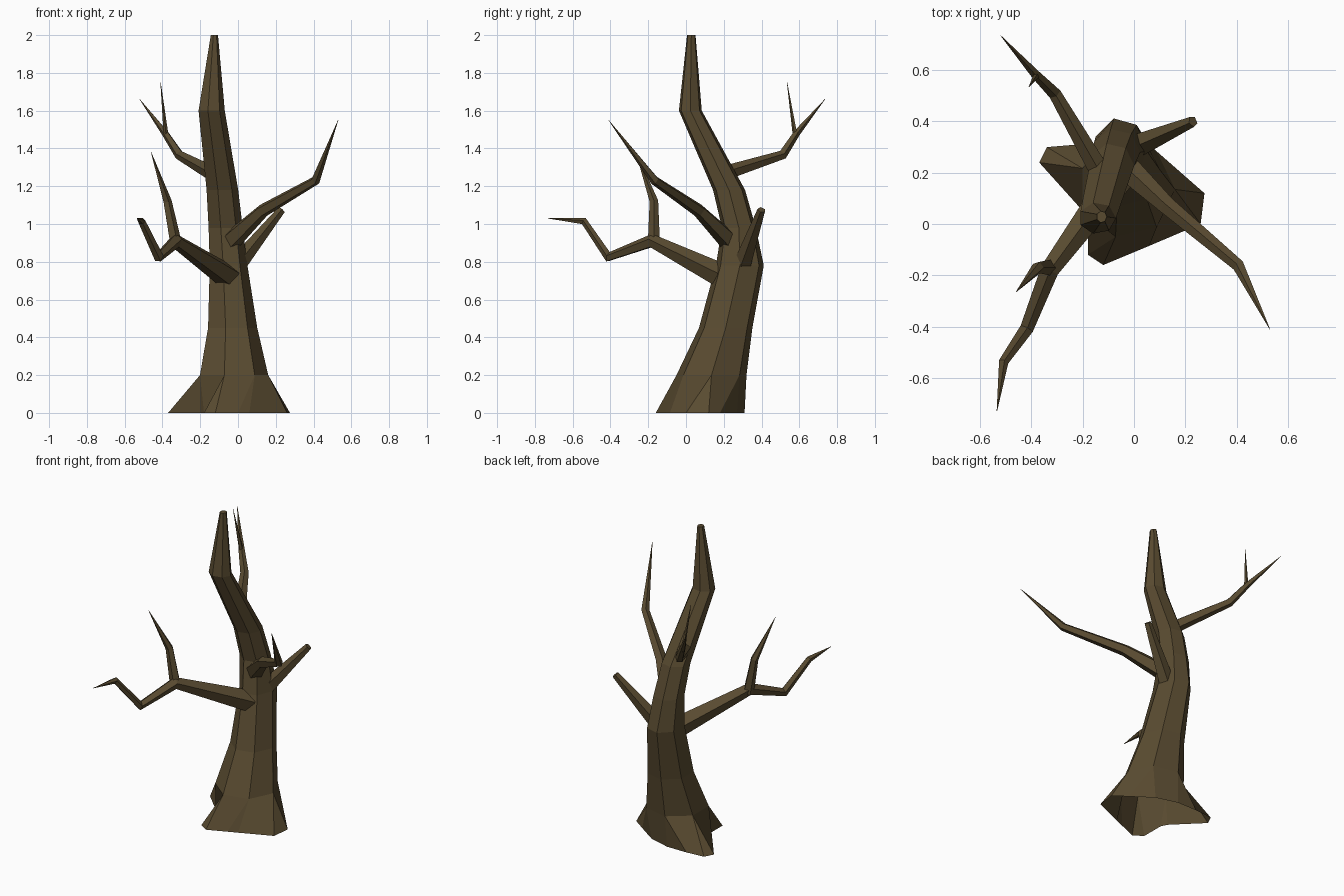
import bpy
import bmesh
from math import cos, sin, tau
from mathutils import Vector

cube = bpy.data.objects.get("Cube")
if cube:
    bpy.data.objects.remove(cube, do_unlink=True)

bark = bpy.data.materials.new("dark_brown_bark")
bark.use_nodes = True
colour = (0.10, 0.07, 0.03, 1)
bark.diffuse_color = colour
bark.node_tree.nodes["Principled BSDF"].inputs["Base Color"].default_value = colour


def finish(bm, name):
    """Turn a bmesh into a flat-shaded bark object."""
    bmesh.ops.recalc_face_normals(bm, faces=bm.faces[:])
    mesh = bpy.data.meshes.new(name)
    bm.to_mesh(mesh)
    bm.free()
    mesh.materials.append(bark)
    obj = bpy.data.objects.new(name, mesh)
    bpy.context.collection.objects.link(obj)
    return obj


def bridge(bm, lower, upper):
    """Join two rings of equal size with quads."""
    n = len(lower)
    for i in range(n):
        j = (i + 1) % n
        bm.faces.new((lower[i], lower[j], upper[j], upper[i]))


def build_trunk(rings, roots):
    """Loft rings upward, then spread each ring corner into a two-point root foot."""
    bm = bmesh.new()
    sides = len(roots) // 2
    loops = []
    for z, cx, cy, rx, ry in rings:
        angles = [tau * k / sides for k in range(sides)]
        loops.append([bm.verts.new((cx + rx * cos(a), cy + ry * sin(a), z)) for a in angles])
    for lower, upper in zip(loops, loops[1:]):
        bridge(bm, lower, upper)
    bm.faces.new(loops[-1])
    feet = [bm.verts.new((x, y, 0)) for x, y in roots]
    first = loops[0]
    for k in range(sides):
        a, b = feet[2 * k], feet[2 * k + 1]
        bm.faces.new((a, b, first[k]))
        bm.faces.new((b, feet[(2 * k + 2) % len(feet)], first[(k + 1) % sides], first[k]))
    return finish(bm, "trunk")


def build_branch(name, path, sides=5):
    """Sweep a tapering polygon along (x, y, z, radius) points."""
    bm = bmesh.new()
    points = [Vector(p[:3]) for p in path]
    across = Vector((0, 0, 1))
    loops = []
    for i, p in enumerate(points):
        before = (p - points[i - 1]).normalized() if i else Vector()
        after = (points[i + 1] - p).normalized() if i + 1 < len(points) else Vector()
        along = (before + after).normalized()
        across = (across - along * across.dot(along)).normalized()
        side = along.cross(across)
        r = path[i][3]
        angles = [tau * k / sides for k in range(sides)]
        loops.append([bm.verts.new(p + r * (across * cos(a) + side * sin(a))) for a in angles])
    for lower, upper in zip(loops, loops[1:]):
        bridge(bm, lower, upper)
    bm.faces.new(loops[0])
    bm.faces.new(loops[-1])
    return finish(bm, name)


# Trunk: height, centre x, centre y, radius x, radius y; then root feet in pairs
build_trunk(
    [(.2, -.03, .135, .19, .19), (.45, -.035, .21, .137, .145),
     (.78, -.055, .285, .105, .13), (.98, -.07, .28, .095, .092),
     (1.18, -.087, .228, .088, .087), (1.6, -.143, .023, .073, .062),
     (2, -.126, .028, .02, .023)],
    [(.26, 0), (.275, .12), (.19, .18), (.06, .27), (-.08, .31), (-.22, .31),
     (-.34, .3), (-.37, .24), (-.2, .07), (-.18, .03), (-.18, -.12),
     (-.12, -.16), (0, -.11), (.06, -.085)])

# Front branch with its upright spur
front_fork = (-.33, -.18, .91, .038)
build_branch("front_branch", [
    (-.05, .2, .72, .068), front_fork, (-.42, -.41, .825, .028),
    (-.51, -.54, 1.015, .02), (-.535, -.73, 1.03, .001)])
build_branch("front_spur", [
    (-.33, -.17, .89, .034), (-.375, -.17, 1.12, .024), (-.46, -.265, 1.38, .001)])

# Left branch
build_branch("left_branch", [
    (-.04, .23, .91, .055), (.13, .07, 1.07, .036),
    (.41, -.165, 1.23, .025), (.53, -.41, 1.55, .001)])

# Back branch with its thin spur
build_branch("back_branch", [
    (-.12, .18, 1.26, .042), (-.31, .51, 1.365, .026),
    (-.385, .585, 1.48, .019), (-.52, .735, 1.66, .001)])
build_branch("back_spur", [
    (-.38, .58, 1.46, .014), (-.41, .535, 1.75, .001)])

# Blunt broken stub
build_branch("broken_stub", [(0, .3, .79, .05), (.23, .4, 1.075, .022)])
